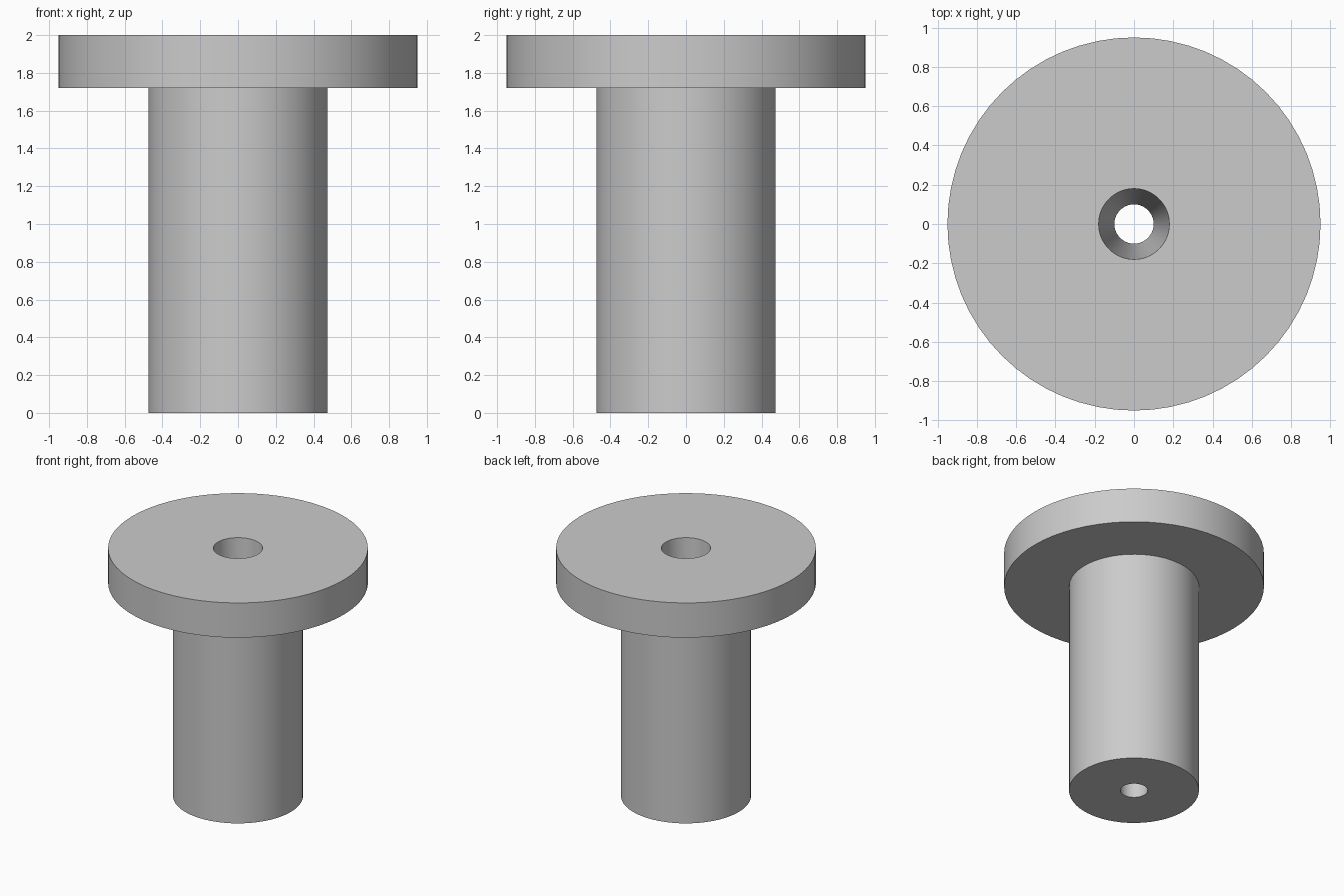
import bpy
import bmesh
import math

default = bpy.data.objects.get("Cube")
if default:
    bpy.data.objects.remove(default, do_unlink=True)

SEGMENTS = 64

grey = bpy.data.materials.new("plain_grey")
grey.use_nodes = True
colour = (0.6, 0.6, 0.6, 1)
grey.diffuse_color = colour
grey.node_tree.nodes["Principled BSDF"].inputs["Base Color"].default_value = colour


def lathe(name, profile):
    """Revolve a closed (radius, height) profile around z."""
    bm = bmesh.new()
    rings = []
    for radius, height in profile:
        ring = []
        for i in range(SEGMENTS):
            a = math.tau * i / SEGMENTS
            ring.append(bm.verts.new((radius * math.cos(a), radius * math.sin(a), height)))
        rings.append(ring)
    for low, high in zip(rings, rings[1:] + rings[:1]):
        for i in range(SEGMENTS):
            j = (i + 1) % SEGMENTS
            bm.faces.new((low[i], low[j], high[j], high[i]))
    bmesh.ops.recalc_face_normals(bm, faces=bm.faces)
    mesh = bpy.data.meshes.new(name)
    bm.to_mesh(mesh)
    bm.free()
    mesh.materials.append(grey)
    obj = bpy.data.objects.new(name, mesh)
    bpy.context.collection.objects.link(obj)
    bpy.ops.object.select_all(action="DESELECT")
    obj.select_set(True)
    bpy.context.view_layer.objects.active = obj
    bpy.ops.object.shade_smooth_by_angle(angle=math.radians(30))
    return obj


# Round shank, wide flange and a tapered bore through both
lathe("flanged_bushing", [
    (0.10, 0), (0.475, 0),          # bottom face
    (0.475, 1.72), (0.95, 1.72),    # shank and flange underside
    (0.95, 2), (0.18, 2),           # flange rim and top face
])
